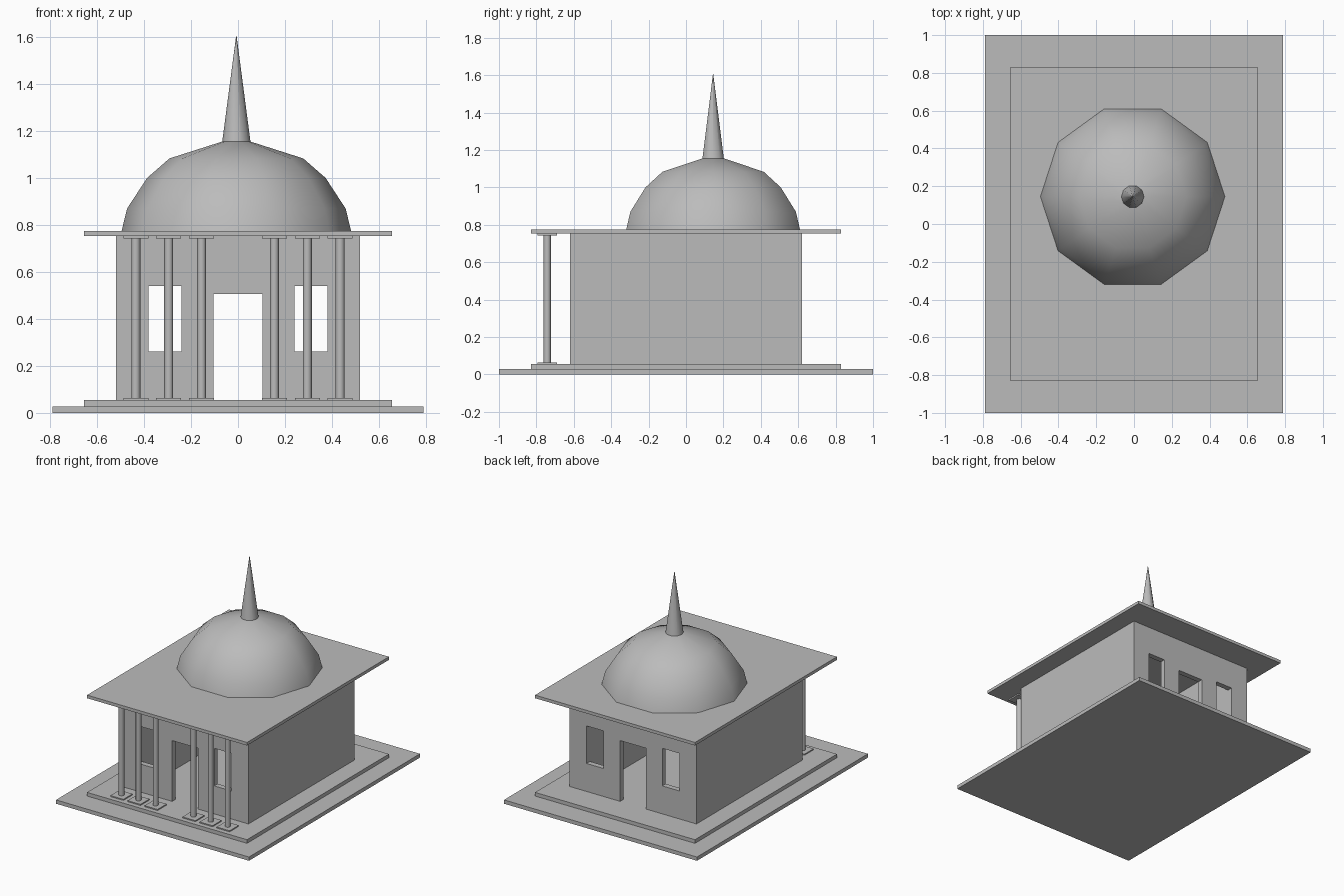
import bpy, bmesh, math
from mathutils import Vector

if "Cube" in bpy.data.objects:
    bpy.data.objects.remove(bpy.data.objects["Cube"])

stone = bpy.data.materials.new("grey_stone")
stone.use_nodes = True
GREY = (0.5, 0.5, 0.5, 1)
stone.diffuse_color = GREY
stone.node_tree.nodes["Principled BSDF"].inputs["Base Color"].default_value = GREY


def finish(name, bm, smooth=0):
    bmesh.ops.recalc_face_normals(bm, faces=bm.faces)
    mesh = bpy.data.meshes.new(name)
    bm.to_mesh(mesh)
    bm.free()
    mesh.materials.append(stone)
    obj = bpy.data.objects.new(name, mesh)
    bpy.context.collection.objects.link(obj)
    if smooth:
        bpy.ops.object.select_all(action="DESELECT")
        obj.select_set(True)
        bpy.context.view_layer.objects.active = obj
        bpy.ops.object.shade_smooth_by_angle(angle=math.radians(smooth))
    return obj


def box(name, x, y, z):
    """Box from (low, high) pairs on each axis."""
    bm = bmesh.new()
    bmesh.ops.create_cube(bm, size=1)
    for v in bm.verts:
        v.co = Vector([(r[0] + r[1]) / 2 + c * (r[1] - r[0])
                       for r, c in zip((x, y, z), v.co)])
    return finish(name, bm)


def lathe(name, profile, center, sides, smooth):
    """Closed solid turned around a vertical axis from (radius, z) points."""
    bm = bmesh.new()
    rings = []
    for r, z in profile:
        rings.append([bm.verts.new((center[0] + r * math.cos(2 * math.pi * i / sides),
                                    center[1] + r * math.sin(2 * math.pi * i / sides), z))
                      for i in range(sides)])
    for low, high in zip(rings, rings[1:]):
        for i in range(sides):
            j = (i + 1) % sides
            bm.faces.new((low[i], low[j], high[j], high[i]))
    bm.faces.new(rings[0])
    bm.faces.new(rings[-1])
    return finish(name, bm, smooth)


FLOOR, CEILING = 0.055, 0.752

# Stepped platform and flat roof
box("platform", (-0.79, 0.79), (-1, 1), (0, 0.028))
box("upper_step", (-0.655, 0.655), (-0.83, 0.83), (0.028, FLOOR))
box("roof_slab", (-0.655, 0.655), (-0.83, 0.83), (CEILING, 0.775))

# Thick side walls, with thin pierced walls at both ends
for side, sx in (("right", -1), ("left", 1)):
    def span(a, b):
        return tuple(sorted((sx * a, sx * b)))
    box(side + "_wall", span(0.38, 0.52), (-0.62, 0.62), (FLOOR, CEILING))
    for end, sy in (("front", -1), ("back", 1)):
        depth = tuple(sorted((sy * 0.58, sy * 0.62)))
        label = end + "_" + side
        box(label + "_pier", span(0.105, 0.24), depth, (FLOOR, CEILING))
        box(label + "_window_sill", span(0.24, 0.38), depth, (FLOOR, 0.262))
        box(label + "_window_lintel", span(0.24, 0.38), depth, (0.54, CEILING))

    # Porch columns with square plinths and capitals
    for n, x in enumerate((0.155, 0.295, 0.435), 1):
        cx, cy = sx * x, -0.742
        tag = f"{side}_{n}"
        lathe("column_" + tag, [(0.019, FLOOR), (0.019, CEILING)], (cx, cy), 12, 40)
        for part, z in (("plinth_", (FLOOR, 0.063)), ("capital_", (0.742, CEILING))):
            box(part + tag, (cx - 0.053, cx + 0.053), (cy - 0.053, cy + 0.053), z)

for end, sy in (("front", -1), ("back", 1)):
    depth = tuple(sorted((sy * 0.58, sy * 0.62)))
    box(end + "_door_lintel", (-0.105, 0.105), depth, (0.505, CEILING))

# Ten-sided dome and its spire
AXIS = (-0.007, 0.145)
lathe("dome", [(0.492, 0.76), (0.465, 0.87), (0.38, 1.0), (0.285, 1.083), (0.06, 1.155)],
      AXIS, 10, 60)
lathe("spire", [(0.062, 1.14), (0.001, 1.605)], AXIS, 10, 50)
